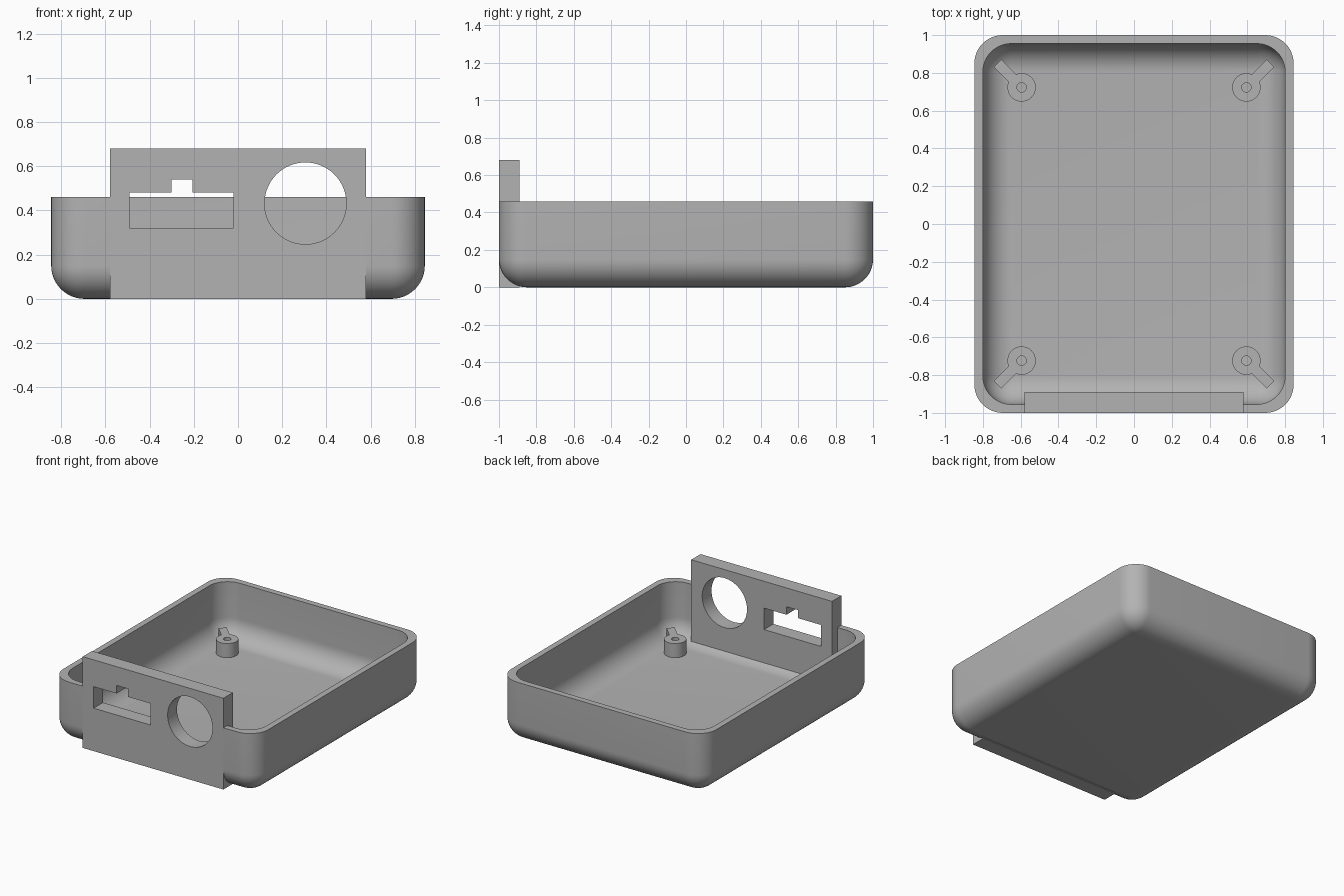
import bpy, bmesh
from math import sin, cos, pi, radians
from mathutils import Matrix

default = bpy.data.objects.get("Cube")
if default:
    bpy.data.objects.remove(default)

grey = bpy.data.materials.new("plain grey")
grey.use_nodes = True
colour = (0.45, 0.45, 0.45, 1)
grey.diffuse_color = colour
grey.node_tree.nodes["Principled BSDF"].inputs["Base Color"].default_value = colour

HALF_X, HALF_Y, HEIGHT, WALL, FLOOR = 0.845, 1.0, 0.46, 0.045, 0.045
RADIUS, STEPS = 0.15, 12
PANEL_X, PANEL_BACK, PANEL_TOP = 0.58, -0.89, 0.68


def finish(name, bm):
    bmesh.ops.recalc_face_normals(bm, faces=bm.faces)
    mesh = bpy.data.meshes.new(name)
    bm.to_mesh(mesh)
    bm.free()
    mesh.materials.append(grey)
    obj = bpy.data.objects.new(name, mesh)
    bpy.context.collection.objects.link(obj)
    return obj


def activate(obj):
    bpy.ops.object.select_all(action='DESELECT')
    obj.select_set(True)
    bpy.context.view_layer.objects.active = obj


def box(name, x0, x1, y0, y1, z0, z1):
    bm = bmesh.new()
    bmesh.ops.create_cube(bm, size=1)
    bmesh.ops.scale(bm, vec=(x1 - x0, y1 - y0, z1 - z0), verts=bm.verts)
    bmesh.ops.translate(bm, vec=((x0 + x1) / 2, (y0 + y1) / 2, (z0 + z1) / 2), verts=bm.verts)
    return finish(name, bm)


def cylinder(name, radius, depth, matrix, sides=48):
    bm = bmesh.new()
    bmesh.ops.create_cone(bm, cap_ends=True, segments=sides, radius1=radius,
                          radius2=radius, depth=depth, matrix=matrix)
    return finish(name, bm)


def combine(obj, tool, operation='DIFFERENCE'):
    mod = obj.modifiers.new("combine", 'BOOLEAN')
    mod.operation, mod.object, mod.solver = operation, tool, 'EXACT'
    activate(obj)
    bpy.ops.object.modifier_apply(modifier=mod.name)
    bpy.data.objects.remove(tool)


def smooth(obj):
    activate(obj)
    bpy.ops.object.shade_smooth_by_angle(angle=radians(30))


def ring(bm, half_x, half_y, inset, z):
    """Rounded rectangle whose corner radius shrinks with the inset."""
    r = RADIUS - inset
    verts = []
    for corner, (sx, sy) in enumerate(((1, 1), (-1, 1), (-1, -1), (1, -1))):
        for i in range(STEPS + 1):
            a = (corner + i / STEPS) * pi / 2
            verts.append(bm.verts.new((sx * (half_x - RADIUS) + r * cos(a),
                                       sy * (half_y - RADIUS) + r * sin(a), z)))
    return verts


# Tray shell: outer skin, rim and inner skin lofted as one closed surface
bm = bmesh.new()
arc = [(RADIUS * (1 - sin(a)), RADIUS * (1 - cos(a)))
       for a in (i / STEPS * pi / 2 for i in range(STEPS + 1))]
rings = [ring(bm, HALF_X, HALF_Y, d, z) for d, z in arc]
rings.append(ring(bm, HALF_X, HALF_Y, 0, HEIGHT))
inner_x, inner_y = HALF_X - WALL, HALF_Y - WALL
rings.append(ring(bm, inner_x, inner_y, 0, HEIGHT))
rings += [ring(bm, inner_x, inner_y, d, z + FLOOR) for d, z in reversed(arc)]
for low, high in zip(rings, rings[1:]):
    for i in range(len(low)):
        j = (i + 1) % len(low)
        bm.faces.new((low[i], low[j], high[j], high[i]))
bm.faces.new(rings[0])
bm.faces.new(rings[-1])
bmesh.ops.remove_doubles(bm, verts=bm.verts, dist=0.0001)
shell = finish("tray_shell", bm)
combine(shell, box("opening_cutter", -PANEL_X, PANEL_X, -1.1, PANEL_BACK, -0.1, 1))
smooth(shell)

# Front panel with a notched slot and a round port
panel = box("front_panel", -PANEL_X, PANEL_X, -HALF_Y, PANEL_BACK, 0, PANEL_TOP)
combine(panel, box("slot_cutter", -0.49, -0.02, -1.1, -0.8, 0.32, 0.48))
combine(panel, box("notch_cutter", -0.3, -0.205, -1.1, -0.8, 0.4, 0.54))
port = Matrix.Translation((0.305, -0.95, 0.432)) @ Matrix.Rotation(pi / 2, 4, 'X')
combine(panel, cylinder("port_cutter", 0.185, 0.4, port, 64))
smooth(panel)

# Screw posts, each with a rib reaching towards its corner
POST_TOP, POST_BASE = 0.15, 0.03
for side, sx in (("left", 1), ("right", -1)):
    for end, sy in (("front", -1), ("back", 1)):
        spot = Matrix.Translation((sx * 0.595, sy * 0.723, 0))
        middle = spot @ Matrix.Translation((0, 0, (POST_TOP + POST_BASE) / 2))
        post = cylinder(f"screw_post_{end}_{side}", 0.075, POST_TOP - POST_BASE, middle)
        rib = box("rib", 0.05, 0.18, -0.028, 0.028, POST_BASE, POST_TOP)
        rib.data.transform(spot @ Matrix.Rotation(sx * sy * pi / 4 + (pi if sx < 0 else 0), 4, 'Z'))
        combine(post, rib, 'UNION')
        hole = spot @ Matrix.Translation((0, 0, POST_TOP))
        combine(post, cylinder("hole_cutter", 0.025, 2 * (POST_TOP - FLOOR), hole, 24))
        smooth(post)
